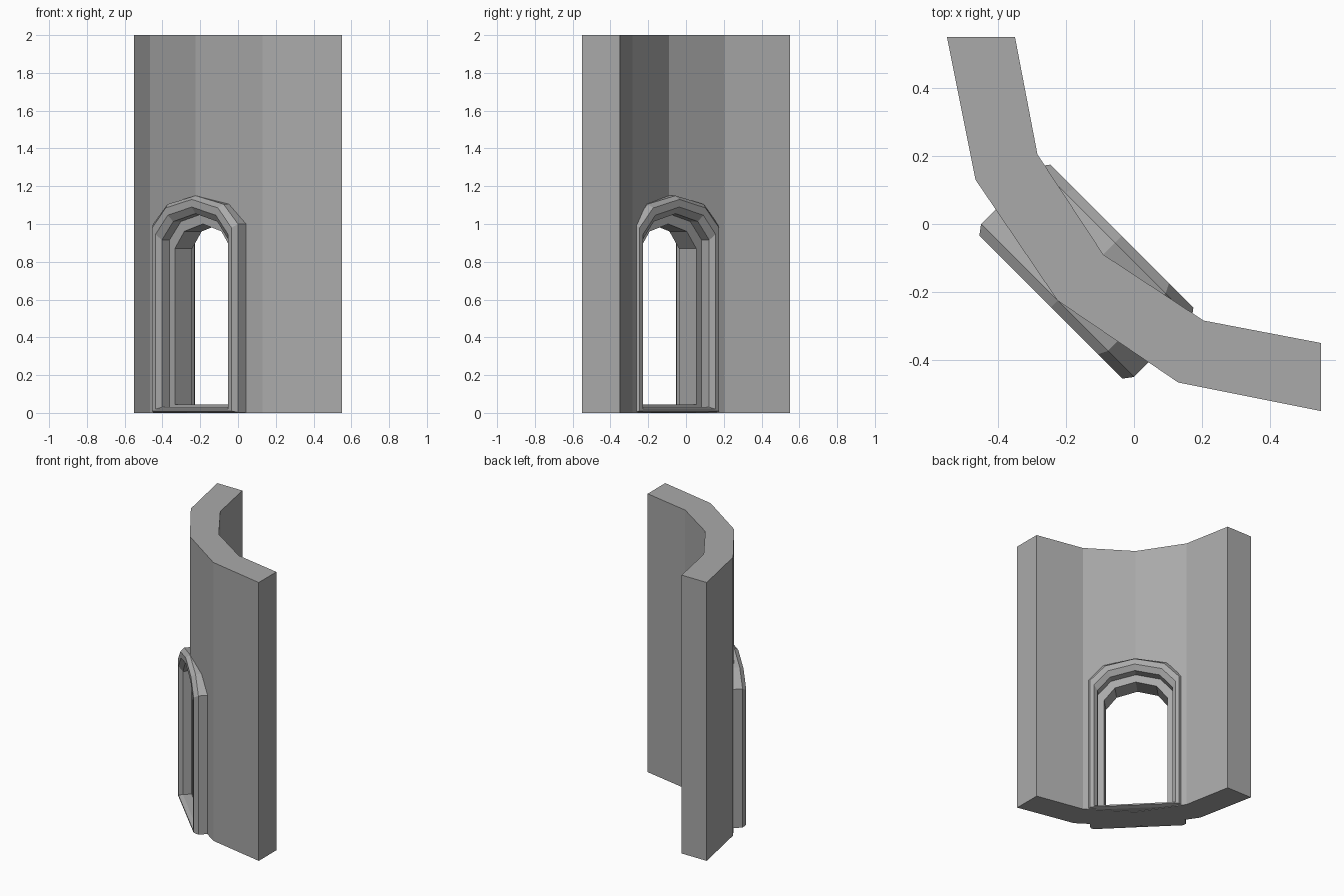
import bpy, bmesh
from math import sqrt

cube = bpy.data.objects.get("Cube")
if cube:
    bpy.data.objects.remove(cube, do_unlink=True)

stone = bpy.data.materials.new("grey_stone")
stone.use_nodes = True
GREY = (0.4, 0.4, 0.4, 1)
stone.diffuse_color = GREY
stone.node_tree.nodes["Principled BSDF"].inputs["Base Color"].default_value = GREY


def loft(name, rings, closed):
    """Bridge rings of equal length; cap the ends unless the rings form a loop."""
    bm = bmesh.new()
    rows = [[bm.verts.new(p) for p in ring] for ring in rings]
    pairs = list(zip(rows, rows[1:]))
    if closed:
        pairs.append((rows[-1], rows[0]))
    else:
        bm.faces.new(rows[0])
        bm.faces.new(rows[-1])
    for a, b in pairs:
        for i in range(len(a)):
            j = (i + 1) % len(a)
            bm.faces.new((a[i], a[j], b[j], b[i]))
    bmesh.ops.recalc_face_normals(bm, faces=bm.faces)
    mesh = bpy.data.meshes.new(name)
    bm.to_mesh(mesh)
    bm.free()
    mesh.materials.append(stone)
    obj = bpy.data.objects.new(name, mesh)
    bpy.context.collection.objects.link(obj)
    return obj


def arch(half, spring, peak, sill, depth):
    """Arched outline facing the diagonal, at a distance outward from the centre."""
    mid, shoulder = half * 0.66, spring + 0.7 * (peak - spring)
    outline = [(-half, sill), (half, sill), (half, spring), (mid, shoulder),
               (0, peak), (-mid, shoulder), (-half, spring)]
    return [((t - depth) / sqrt(2), (-t - depth) / sqrt(2), z) for t, z in outline]


# Faceted curved wall, mirrored across the diagonal
outer = [(-0.55, 0.55), (-0.466, 0.13), (-0.225, -0.225)]
inner = [(-0.35, 0.55), (-0.284, 0.205), (-0.09, -0.09)]


def mirrored(half):
    return half + [(y, x) for x, y in half[-2::-1]]


plan = mirrored(outer) + mirrored(inner)[::-1]
wall = loft("curved_wall", [[(x, y, z) for x, y in plan] for z in (0, 2)], False)

# Doorway hole through the wall, hidden behind the frame
hole = (0.3, 0.985, 1.13, 0.012)
cutter = loft("doorway_cutter", [arch(*hole, d) for d in (-0.1, 0.5)], False)
cutter.hide_render = True
cut = wall.modifiers.new("doorway", "BOOLEAN")
cut.operation = "DIFFERENCE"
cut.solver = "EXACT"
cut.object = cutter
bpy.context.view_layer.objects.active = wall
bpy.ops.object.modifier_apply(modifier=cut.name)
bpy.data.objects.remove(cutter, do_unlink=True)

# Stepped, chamfered door frame, the same on both faces of the wall
CENTRE = 0.198
edge = (0.318, 1.0, 1.15, 0.003)
rim_out = (0.297, 0.98, 1.13, 0.01)
rim_in = (0.272, 0.945, 1.09, 0.02)
recess = (0.25, 0.915, 1.055, 0.03)
opening = (0.21, 0.87, 1.0, 0.045)
steps = [(edge, 0.12), (rim_out, 0.148), (rim_in, 0.148),
         (recess, 0.122), (recess, 0.065), (opening, 0.065)]
rings = [arch(*s, CENTRE + d) for s, d in steps]
rings += [arch(*s, CENTRE - d) for s, d in reversed(steps)]
loft("door_frame", rings, True)
